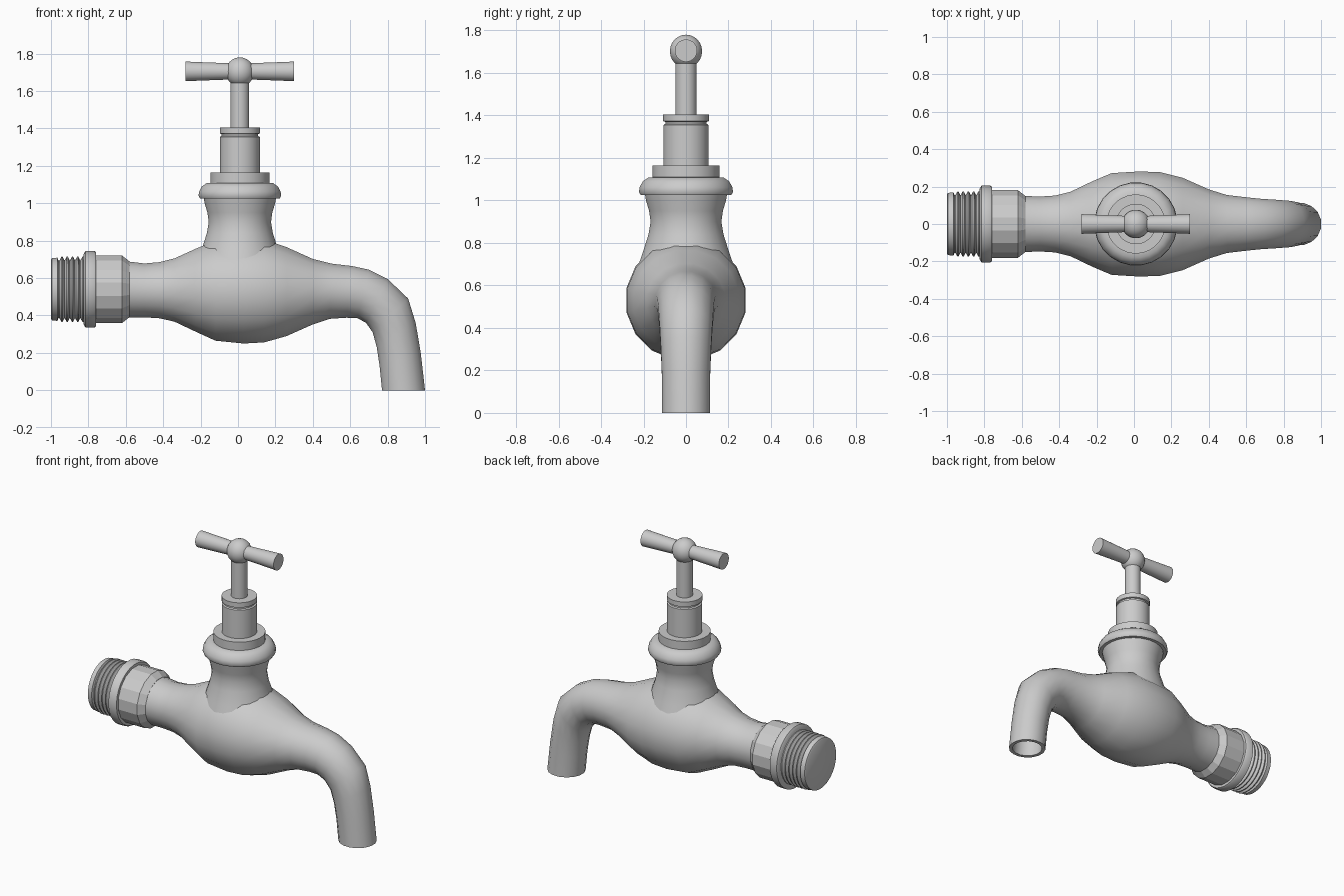
import bpy, bmesh
from math import sin, cos, pi, radians

if "Cube" in bpy.data.objects:
    bpy.data.objects.remove(bpy.data.objects["Cube"])


def loft(name, rings, smooth=38):
    """Skin a list of closed rings and cap both ends."""
    bm = bmesh.new()
    vs = [[bm.verts.new(p) for p in ring] for ring in rings]
    n = len(rings[0])
    for a, b in zip(vs, vs[1:]):
        for i in range(n):
            j = (i + 1) % n
            bm.faces.new((a[i], a[j], b[j], b[i]))
    bm.faces.new(vs[0])
    bm.faces.new(vs[-1])
    bmesh.ops.recalc_face_normals(bm, faces=bm.faces)
    me = bpy.data.meshes.new(name)
    bm.to_mesh(me)
    bm.free()
    if smooth:
        me.shade_smooth()
        me.set_sharp_from_angle(angle=radians(smooth))
    ob = bpy.data.objects.new(name, me)
    bpy.context.collection.objects.link(ob)
    return ob


def lathe(name, profile, axis, height=0.0, segs=32, smooth=38):
    """Revolve (radius, position) pairs about the valve (Z) or a level (X) axis."""
    rings = []
    for r, t in profile:
        ring = []
        for i in range(segs):
            a = 2 * pi * (i + 0.5) / segs
            u, v = r * cos(a), r * sin(a)
            ring.append((AX + u, v, t) if axis == 'Z' else (t, u, height + v))
        rings.append(ring)
    return loft(name, rings, smooth)


AX = 0.01      # x of the valve axis
INLET = 0.54   # height of the inlet axis
BAR = 1.705    # height of the handle bar

# Body and spout: upper x, z, lower x, z, half width
sections = [
    (-.60, .69, -.60, .39, .150), (-.50, .678, -.50, .39, .147),
    (-.42, .685, -.42, .385, .152), (-.34, .705, -.34, .367, .172),
    (-.23, .755, -.23, .315, .225), (-.12, .80, -.12, .265, .272),
    (.03, .81, .03, .25, .281), (.14, .805, .14, .256, .277),
    (.26, .765, .26, .29, .247), (.40, .702, .40, .352, .185),
    (.50, .677, .49, .382, .155), (.61, .664, .58, .388, .143),
    (.70, .645, .64, .385, .135), (.80, .595, .685, .36, .130),
    (.91, .49, .72, .31, .124), (.95, .36, .742, .23, .118),
    (.977, .20, .757, .13, .113), (1.0, 0, .77, 0, .112),
    (.978, 0, .792, 0, .090), (.958, .20, .778, .20, .088),
]
N = 16
k = 1 / cos(pi / N)
rings = []
for xt, zt, xb, zb, w in sections:
    ring = []
    for i in range(N):
        a = 2 * pi * (i + 0.5) / N
        c, s = k * cos(a) / 2, k * sin(a)
        ring.append(((xt + xb) / 2 + (xt - xb) * c, w * s,
                     (zt + zb) / 2 + (zt - zb) * c))
    rings.append(ring)
loft("body_and_spout", rings, 50)

# Neck and rounded collar
lathe("neck", [(.235, .67), (.205, .755), (.178, .84), (.168, .90),
               (.175, .95), (.19, 1.0), (.197, 1.04)], 'Z', segs=24)
lathe("collar", [(.17, 1.025), (.215, 1.025), (.223, 1.04), (.220, 1.062),
                 (.205, 1.09), (.18, 1.107), (.15, 1.11)], 'Z', segs=24, smooth=50)

# Bonnet and gland
lathe("bonnet_disc", [(.158, 1.10), (.158, 1.165)], 'Z')
lathe("gland", [(.107, 1.15), (.107, 1.355), (.098, 1.36), (.098, 1.37),
                (.108, 1.373), (.108, 1.405)], 'Z')

# Handle
lathe("stem", [(.05, 1.39), (.05, 1.68)], 'Z', segs=24)
lathe("handle_ball", [(.076 * sin(pi * i / 12) + .0005, 1.702 - .078 * cos(pi * i / 12))
                      for i in range(13)], 'Z', segs=24)
lathe("handle_bar", [(.053, AX - .29), (.05, AX - .22), (.044, AX - .06),
                     (.044, AX + .06), (.05, AX + .22), (.053, AX + .29)],
      'X', BAR, segs=24)

# Inlet: faceted socket, flange, threaded end
lathe("inlet_socket", [(.184, -.77), (.184, -.62), (.152, -.58)],
      'X', INLET, segs=16, smooth=0)
lathe("inlet_flange", [(.19, -.825), (.206, -.815), (.206, -.768), (.20, -.76)],
      'X', INLET)
thread = [(.158, -1.0), (.167, -.995), (.17, -.965), (.155, -.96)]
for i in range(5):
    x = -.955 + i * .028
    thread += [(.155, x), (.175, x + .011), (.175, x + .017), (.155, x + .027)]
thread.append((.155, -.80))
lathe("inlet_thread", thread, 'X', INLET, smooth=30)
